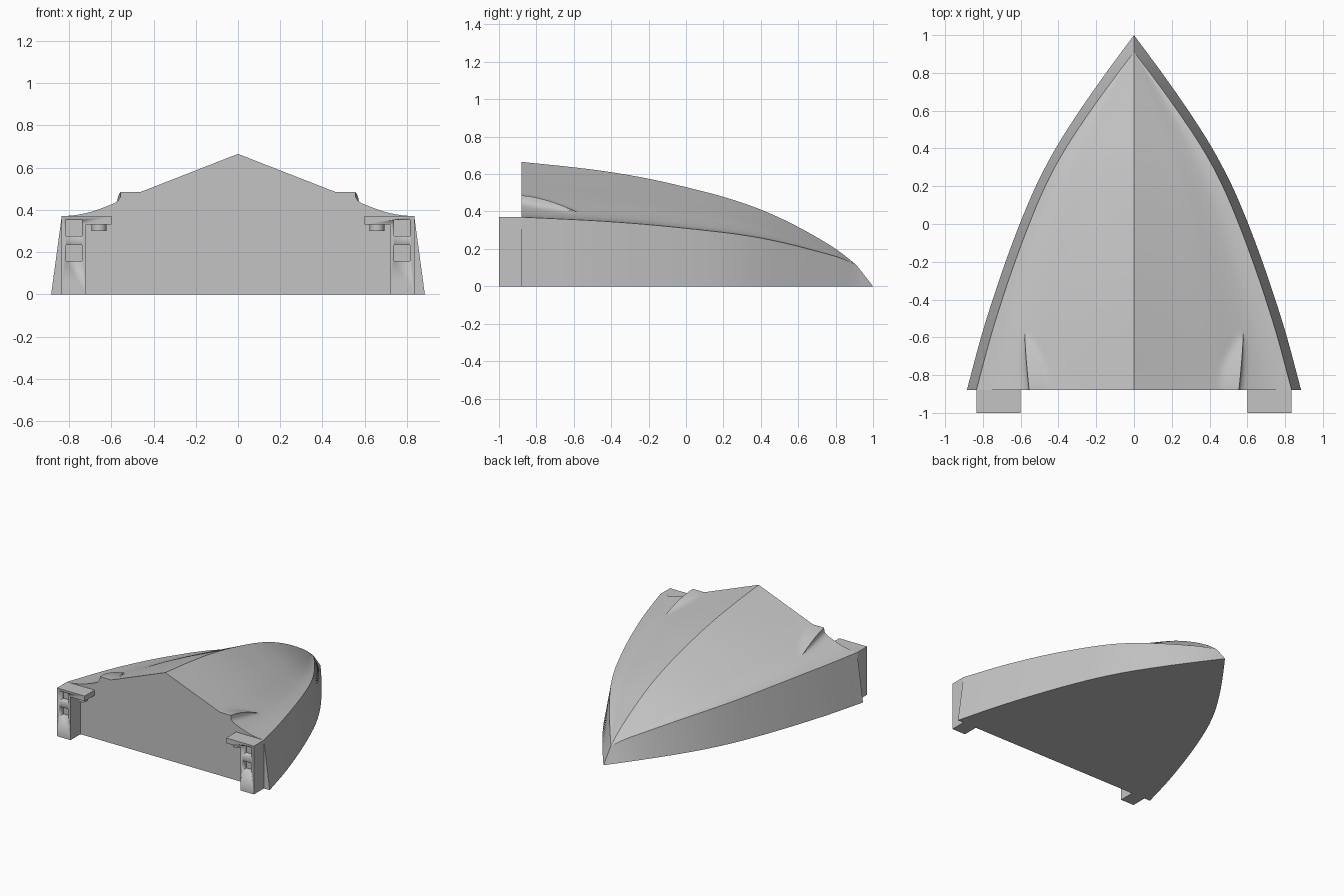
import bpy, bmesh, math

if "Cube" in bpy.data.objects:
    bpy.data.objects.remove(bpy.data.objects["Cube"])

grey = bpy.data.materials.new("light grey")
grey.diffuse_color = (0.55, 0.55, 0.55, 1)
grey.use_nodes = True
grey.node_tree.nodes["Principled BSDF"].inputs["Base Color"].default_value = grey.diffuse_color

STERN, STEM, TIP = -0.88, 0.91, 1.0


def curve(pts):
    """Smooth interpolation through a few (position, value) points."""
    n = len(pts)
    slope = []
    for i in range(n):
        a, b = pts[max(i - 1, 0)], pts[min(i + 1, n - 1)]
        slope.append((b[1] - a[1]) / (b[0] - a[0]))

    def f(x):
        i = 0
        while i < n - 2 and x > pts[i + 1][0]:
            i += 1
        (x0, v0), (x1, v1) = pts[i], pts[i + 1]
        h = x1 - x0
        t = min(max((x - x0) / h, 0), 1)
        return ((2*t**3 - 3*t*t + 1) * v0 + (t**3 - 2*t*t + t) * h * slope[i]
                + (3*t*t - 2*t**3) * v1 + (t**3 - t*t) * h * slope[i + 1])
    return f


# Outline, height and cross-section curves of the hull
bottom_w = curve([(-0.88, 0.885), (-0.6, 0.81), (-0.4, 0.748), (-0.2, 0.68), (0, 0.605),
                  (0.2, 0.52), (0.4, 0.415), (0.6, 0.288), (0.8, 0.148), (1, 0)])
ridge_z = curve([(-0.88, 0.665), (-0.6, 0.636), (-0.4, 0.61), (-0.2, 0.575), (0, 0.53),
                 (0.2, 0.478), (0.4, 0.41), (0.6, 0.317), (0.8, 0.2), (0.91, 0.115)])
edge_z = curve([(-0.88, 0.37), (-0.4, 0.345), (0, 0.31), (0.4, 0.258), (0.8, 0.16), (0.91, 0.115)])
flare = curve([(0, 1), (0.28, 0.69), (0.55, 0.39), (0.7, 0.21), (0.8, 0.1), (0.86, 0.05),
               (0.93, 0.015), (1, 0)])


def half_section(y):
    """Points from the ridge out to the deck edge and down to the bottom."""
    w = bottom_w(y)
    if y >= STEM:
        stem = 0.115 * (TIP - y) / (TIP - STEM)
        ridge = edge = stem
        deck_w = 0
    else:
        ridge, edge = ridge_z(y), edge_z(y)
        k = min(max((y - 0.3) / (STEM - 0.3), 0), 1)
        deck_w = w - 0.05 - (bottom_w(STEM) - 0.05) * k
    s = min((y - STERN) / 0.3, 1)
    te = 0.665 + 0.102 * s               # outer edge of the raised cowl
    top = 0.485 - 0.09 * s ** 1.6

    def base(t):
        return edge + (ridge - edge) * flare(t)

    def bump(t):
        return max(0, top - base(t)) if s < 1 else 0

    pts = []
    for i in range(25):
        t = te * i / 24
        pts.append((t * deck_w, base(t) + bump(t)))
    for off, frac in ((0.002, 0.45), (0.008, 0.25), (0.016, 0.12), (0.036, 0)):
        t = te + off
        pts.append((t * deck_w, base(t) + frac * bump(te)))
    t0 = te + 0.036
    for i in range(1, 10):
        t = t0 + (1 - t0) * i / 9
        pts.append((t * deck_w, base(t)))
    pts.append((w, 0))
    return pts


def finish(bm, name, angle=30):
    bmesh.ops.remove_doubles(bm, verts=bm.verts, dist=0.00005)
    bmesh.ops.recalc_face_normals(bm, faces=bm.faces)
    me = bpy.data.meshes.new(name)
    bm.to_mesh(me)
    bm.free()
    ob = bpy.data.objects.new(name, me)
    bpy.context.collection.objects.link(ob)
    me.materials.append(grey)
    bpy.ops.object.select_all(action='DESELECT')
    ob.select_set(True)
    bpy.context.view_layer.objects.active = ob
    bpy.ops.object.shade_smooth_by_angle(angle=math.radians(angle))
    return ob


# Hull: mirrored sections lofted from the stern to the tip
stations = [STERN + 0.32 * i / 20 for i in range(20)]
stations += [-0.56 + (STEM + 0.56) * i / 44 for i in range(45)] + [0.94, 0.97, TIP]
bm = bmesh.new()
rings = []
for y in stations:
    half = half_section(y)
    ring = [(-x, z) for x, z in reversed(half)] + half[1:]
    rings.append([bm.verts.new((x, y, z)) for x, z in ring])
for a, b in zip(rings, rings[1:]):
    for i in range(len(a)):
        j = (i + 1) % len(a)
        bm.faces.new((a[i], a[j], b[j], b[i]))
bm.faces.new(rings[0])
finish(bm, "hull")


def box(bm, x0, x1, y0, y1, z0, z1):
    vs = bmesh.ops.create_cube(bm, size=1)["verts"]
    for v in vs:
        v.co = ((x0 + x1) / 2 + v.co.x * (x1 - x0), (y0 + y1) / 2 + v.co.y * (y1 - y0),
                (z0 + z1) / 2 + v.co.z * (z1 - z0))


BRACKET = [(0.835, 0), (0.835, 0.37), (0.60, 0.37), (0.60, 0.33), (0.72, 0.33), (0.72, 0)]
for side, s in (("left", -1), ("right", 1)):
    # Stern bracket: post with an inward tab
    bm = bmesh.new()
    face = bm.faces.new([bm.verts.new((s * x, -1, z)) for x, z in BRACKET])
    ext = bmesh.ops.extrude_face_region(bm, geom=[face], use_keep_orig=True)
    for v in ext["geom"]:
        if isinstance(v, bmesh.types.BMVert):
            v.co.y = STERN
    bracket = finish(bm, side + "_bracket")

    # Square pockets in the post
    bm = bmesh.new()
    for z in (0.158, 0.277):
        box(bm, s * 0.776 - 0.038, s * 0.776 + 0.038, -1.05, -0.95, z, z + 0.075)
    cutter = finish(bm, side + "_pocket_cutter")
    cutter.hide_render = True
    mod = bracket.modifiers.new("pockets", 'BOOLEAN')
    mod.object = cutter
    mod.operation = 'DIFFERENCE'
    mod.solver = 'EXACT'
    bpy.context.view_layer.objects.active = bracket
    bpy.ops.object.modifier_apply(modifier=mod.name)
    bpy.data.objects.remove(cutter)

    # Round peg under the tab
    bm = bmesh.new()
    bmesh.ops.create_cone(bm, cap_ends=True, segments=24, radius1=0.035, radius2=0.035, depth=0.035)
    bmesh.ops.translate(bm, verts=bm.verts, vec=(s * 0.658, -0.94, 0.3175))
    finish(bm, side + "_peg")
